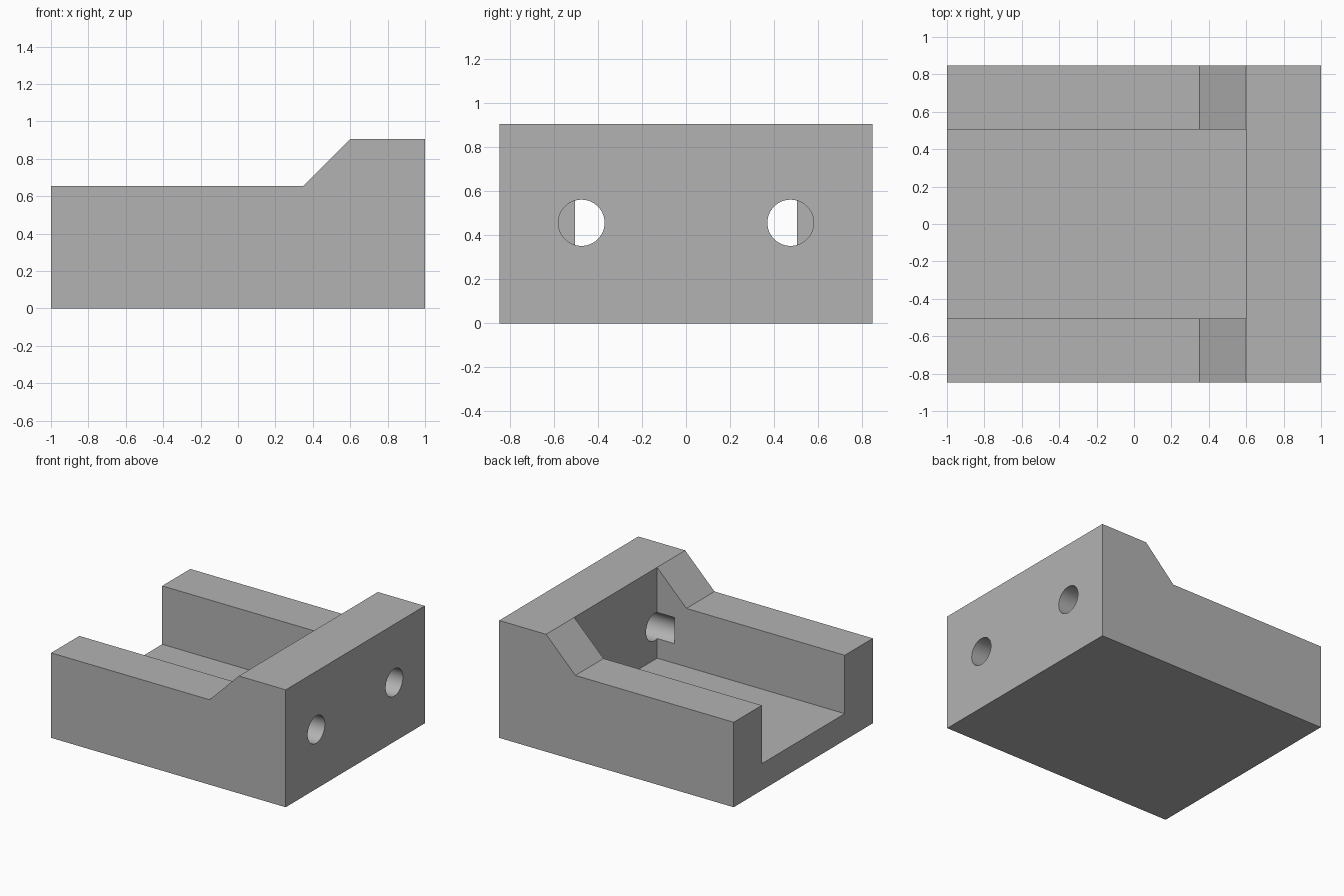
import bpy, bmesh, math
from mathutils import Matrix

if "Cube" in bpy.data.objects:
    bpy.data.objects.remove(bpy.data.objects["Cube"])

HALF_WIDTH = 0.847
SLOT_HALF = 0.505
FLOOR = 0.205
WALL_X = 0.6

grey = bpy.data.materials.new("light_grey")
grey.use_nodes = True
grey.diffuse_color = (0.45, 0.45, 0.45, 1)
grey.node_tree.nodes["Principled BSDF"].inputs["Base Color"].default_value = grey.diffuse_color


def to_object(name, bm):
    bmesh.ops.recalc_face_normals(bm, faces=bm.faces)
    mesh = bpy.data.meshes.new(name)
    bm.to_mesh(mesh)
    bm.free()
    mesh.materials.append(grey)
    obj = bpy.data.objects.new(name, mesh)
    bpy.context.collection.objects.link(obj)
    return obj


def extruded_profile(name, points, half_width):
    """Side profile in x and z, extruded evenly along y."""
    bm = bmesh.new()
    face = bm.faces.new([bm.verts.new((x, -half_width, z)) for x, z in points])
    grown = bmesh.ops.extrude_face_region(bm, geom=[face])["geom"]
    verts = [g for g in grown if isinstance(g, bmesh.types.BMVert)]
    bmesh.ops.translate(bm, verts=verts, vec=(0, 2 * half_width, 0))
    return to_object(name, bm)


def hole_cutter(name, y, z, radius, x0, x1):
    bm = bmesh.new()
    matrix = Matrix.Translation(((x0 + x1) / 2, y, z)) @ Matrix.Rotation(math.pi / 2, 4, "Y")
    bmesh.ops.create_cone(bm, cap_ends=True, segments=64, radius1=radius,
                          radius2=radius, depth=x1 - x0, matrix=matrix)
    return to_object(name, bm)


# Solid block with a raised end and a sloped shoulder
body = extruded_profile("bracket_body", [
    (-1, 0), (1, 0), (1, 0.905), (WALL_X, 0.905), (0.35, 0.655), (-1, 0.655)], HALF_WIDTH)

# Open channel between the side walls, and two blind holes in the end wall
cutters = [extruded_profile("channel_cutter", [
    (-1.2, FLOOR), (WALL_X, FLOOR), (WALL_X, 1.2), (-1.2, 1.2)], SLOT_HALF)]
for side, y in (("right", -0.475), ("left", 0.475)):
    cutters.append(hole_cutter(side + "_hole_cutter", y, 0.457, 0.105, 0.45, 1.2))

bpy.ops.object.select_all(action="DESELECT")
bpy.context.view_layer.objects.active = body
body.select_set(True)
for cutter in cutters:
    cutter.hide_render = True
    cut = body.modifiers.new(cutter.name, "BOOLEAN")
    cut.operation = "DIFFERENCE"
    cut.solver = "EXACT"
    cut.object = cutter
    bpy.ops.object.modifier_apply(modifier=cut.name)
    bpy.data.objects.remove(cutter)

# Smooth the hole walls, keep every other edge sharp
bpy.ops.object.shade_smooth_by_angle(angle=math.radians(30))
